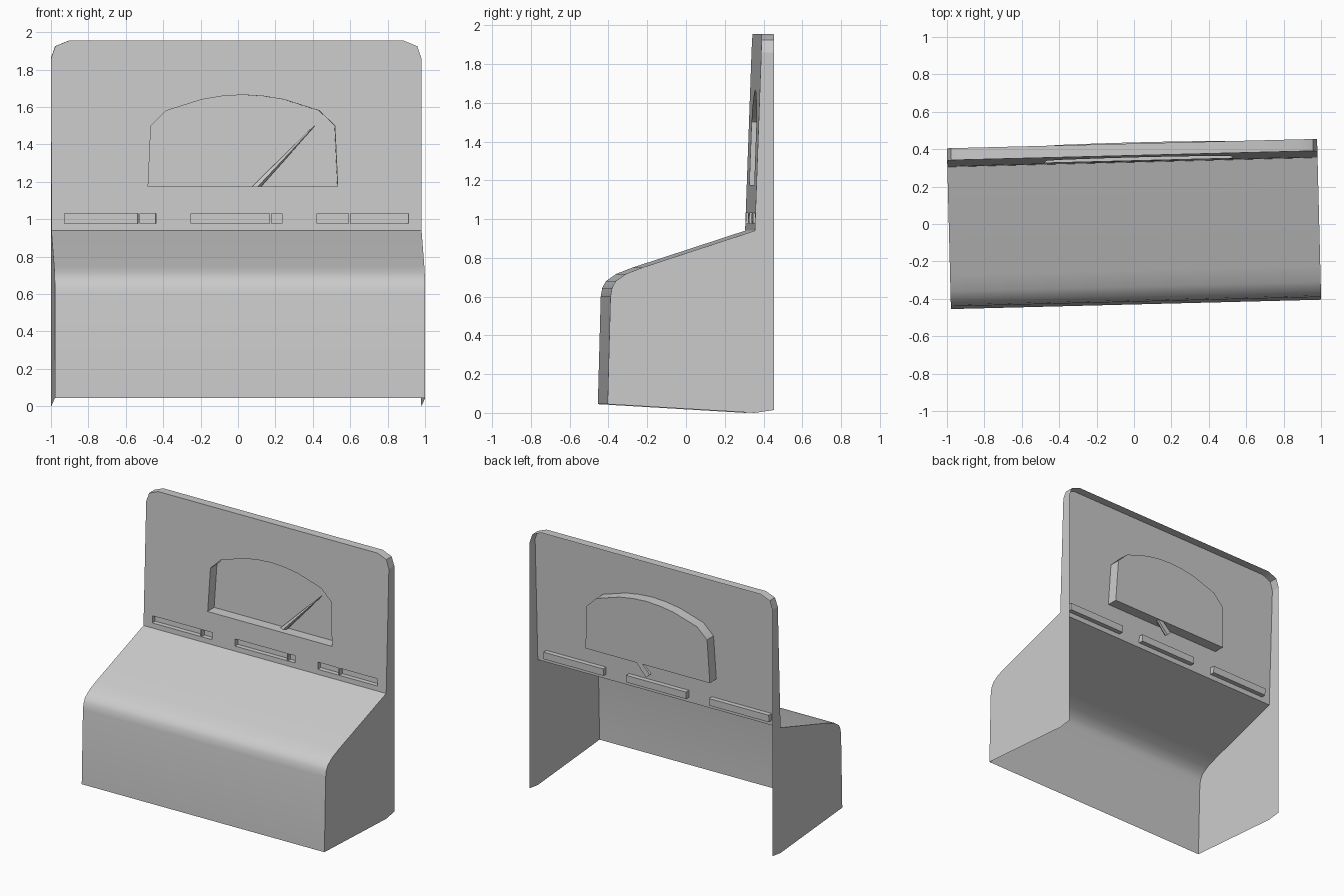
import bpy, bmesh
from math import radians
from mathutils import Matrix, Vector

if "Cube" in bpy.data.objects:
    bpy.data.objects.remove(bpy.data.objects["Cube"])

W, BACK = 0.99, 0.43
ROT = Matrix.Rotation(radians(1.45), 4, 'Z')


def face_y(z):
    # leaning front plane of the upper panel
    return 0.33 + 0.036 * (z - 0.94)


def finish(bm, name, recalc=False):
    if recalc:
        bmesh.ops.recalc_face_normals(bm, faces=bm.faces)
    bmesh.ops.transform(bm, matrix=ROT, verts=bm.verts)
    me = bpy.data.meshes.new(name)
    bm.to_mesh(me)
    bm.free()
    ob = bpy.data.objects.new(name, me)
    bpy.context.collection.objects.link(ob)
    bpy.context.view_layer.objects.active = ob
    ob.select_set(True)
    bpy.ops.object.shade_smooth_by_angle(angle=radians(35))
    ob.select_set(False)
    return ob


def pocket(name, outline, depth):
    # recess behind the panel: walls plus a back plate
    bm = bmesh.new()
    front = [bm.verts.new((x, face_y(z), z)) for x, z in outline]
    rear = [bm.verts.new((x, face_y(z) + depth, z)) for x, z in outline]
    n = len(outline)
    for i in range(n):
        j = (i + 1) % n
        bm.faces.new((front[i], front[j], rear[j], rear[i]))
    bm.faces.new(rear)
    finish(bm, name, True)


# Lower front and sloping desk, one bent sheet
profile = [(-0.43, 0.045), (-0.415, 0.60), (-0.407, 0.645), (-0.388, 0.68),
           (-0.335, 0.717), (-0.25, 0.75), (0.33, 0.94)]
bm = bmesh.new()
rows = [[bm.verts.new((x, y, z)) for x in (-W, W)] for y, z in profile]
for a, b in zip(rows, rows[1:]):
    bm.faces.new((a[0], a[1], b[1], b[0]))
finish(bm, "desk_front")

# Side sheets
CORNER_Z = 1.86
side = profile + [(face_y(CORNER_Z), CORNER_Z), (BACK, CORNER_Z), (BACK, 0.015), (0.33, 0.0)]
for s, label in ((-1, "left"), (1, "right")):
    bm = bmesh.new()
    f = bm.faces.new([bm.verts.new((s * W, y, z)) for y, z in side])
    f.normal_update()
    if f.normal.x * s < 0:
        f.normal_flip()
    finish(bm, label + "_side")

# Openings in the upper panel
CX = 0.035
arch = [(0.507, 1.175), (0.492, 1.50), (0.41, 1.58), (0.22, 1.64), (0.11, 1.658), (0, 1.665)]
window = [(CX + x, z) for x, z in arch] + [(CX - x, z) for x, z in arch[-2::-1]]
slots = [[(c - 0.244, 0.977), (c + 0.244, 0.977), (c + 0.244, 1.03), (c - 0.244, 1.03)]
         for c in (-0.675, 0.0, 0.675)]

# Upper panel with holes
top = [(W, CORNER_Z), (0.968, 1.925), (0.895, 1.955)]
top = top + [(-x, z) for x, z in top[::-1]]
bm = bmesh.new()
edges = []
for loop in [[(-W, 0.94), (W, 0.94)] + top, window] + slots:
    vs = [bm.verts.new((x, face_y(z), z)) for x, z in loop]
    edges += [bm.edges.new((vs[i - 1], vs[i])) for i in range(len(vs))]
bmesh.ops.triangle_fill(bm, use_beauty=True, use_dissolve=False, edges=edges,
                        normal=Vector((0, -1, 0)))
for f in bm.faces:
    f.normal_update()
    if f.normal.y > 0:
        f.normal_flip()
finish(bm, "upper_panel")

# Rim over the top of the panel
bm = bmesh.new()
rim = [[bm.verts.new((x, y, z)) for y in (face_y(z), BACK)] for x, z in top]
for a, b in zip(rim, rim[1:]):
    bm.faces.new((a[0], a[1], b[1], b[0]))
for f in bm.faces:
    f.normal_update()
    if f.normal.z < 0:
        f.normal_flip()
finish(bm, "top_rim")

# Recessed dial window and slider slots
pocket("dial_window", window, 0.08)
for i, s in enumerate(slots):
    pocket("slot_%d" % (i + 1), s, 0.035)

# Slider markers across the slots
for i, x in enumerate((-0.522, 0.183, 0.604)):
    bm = bmesh.new()
    bmesh.ops.create_cube(bm, size=1, matrix=Matrix.Translation((x, face_y(1.0) + 0.017, 1.0035))
                          @ Matrix.Diagonal((0.01, 0.032, 0.052, 1)))
    finish(bm, "slider_%d" % (i + 1))

# Tapered needle, running through the window floor
base, tip = Vector((0.035, 0.395, 1.095)), Vector((0.42, 0.395, 1.50))
axis = (tip - base).normalized()
across = Vector((axis.z, 0, -axis.x))
out = Vector((0, 1, 0))
bm = bmesh.new()
rings = []
for p, w, d in ((base, 0.021, 0.02), (tip, 0.003, 0.004)):
    rings.append([bm.verts.new(p + across * w * a + out * d * b)
                  for a, b in ((-1, 1), (1, 1), (1, 0), (0.2, -1), (-1, 0))])
for i in range(5):
    j = (i + 1) % 5
    bm.faces.new((rings[0][i], rings[0][j], rings[1][j], rings[1][i]))
for r in rings:
    bm.faces.new(r)
finish(bm, "needle", True)
